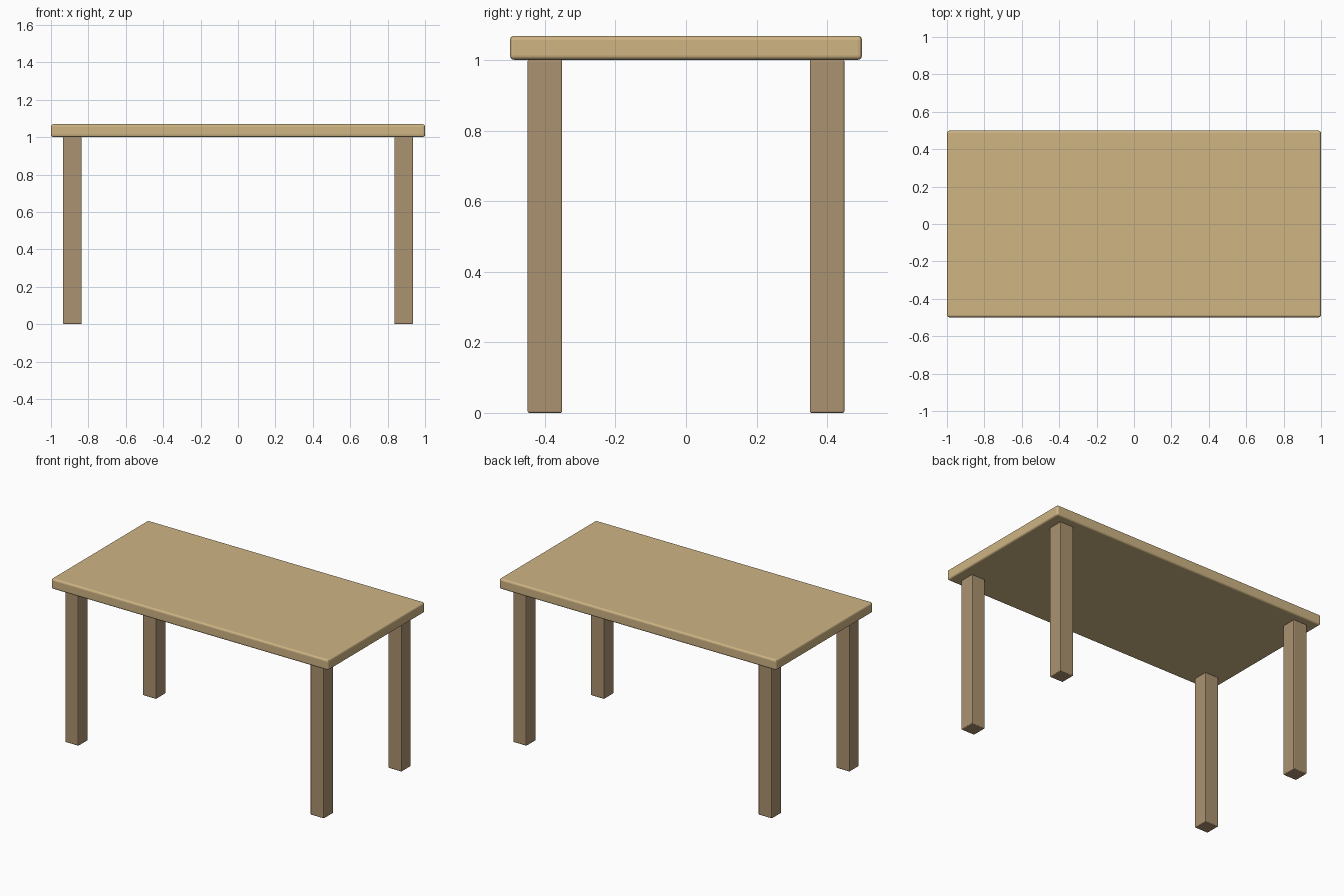
import bpy

if "Cube" in bpy.data.objects:
    bpy.data.objects.remove(bpy.data.objects["Cube"])


def material(name, color):
    m = bpy.data.materials.new(name)
    m.diffuse_color = (*color, 1)
    m.use_nodes = True
    m.node_tree.nodes["Principled BSDF"].inputs["Base Color"].default_value = m.diffuse_color
    return m


def rounded_box(name, center, size, radius, mat):
    bpy.ops.mesh.primitive_cube_add(size=1, location=center)
    ob = bpy.context.object
    ob.name = name
    ob.scale = size
    bpy.ops.object.transform_apply(location=False, rotation=False, scale=True)
    bevel = ob.modifiers.new("Bevel", "BEVEL")
    bevel.width = radius
    bevel.segments = 3
    ob.data.materials.append(mat)
    return ob


top_wood = material("top_wood", (0.62, 0.46, 0.23))
leg_wood = material("leg_wood", (0.41, 0.29, 0.16))

# Tabletop slab
rounded_box("tabletop", (0, 0, 1.035), (2.0, 0.998, 0.068), 0.012, top_wood)

# Four square legs
for y_name, y in (("front", -0.4), ("back", 0.4)):
    for x_name, x in (("left", -0.886), ("right", 0.886)):
        rounded_box(f"{y_name}_{x_name}_leg", (x, y, 0.5005),
                    (0.098, 0.098, 1.001), 0.005, leg_wood)
